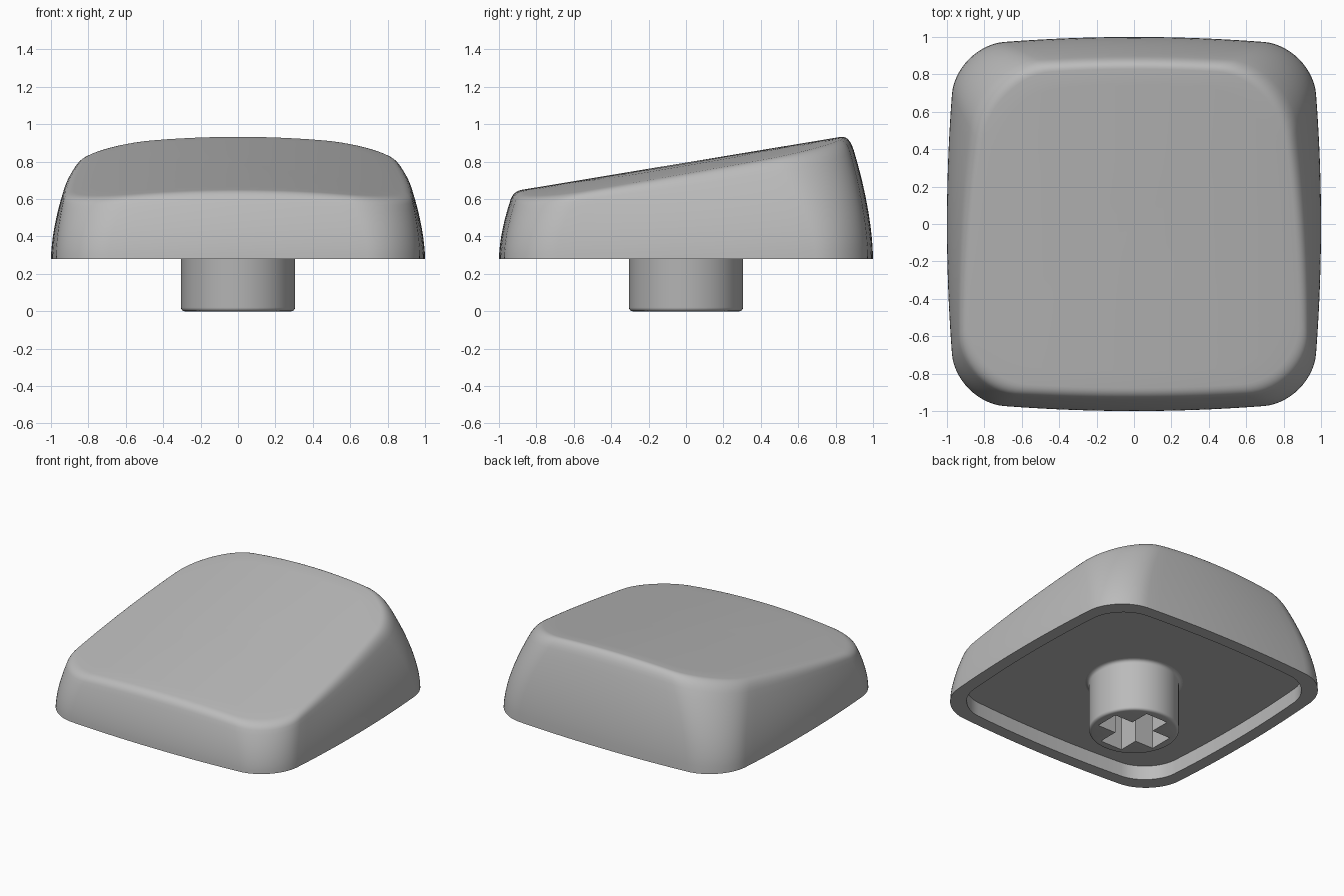
import bpy, bmesh
from math import sin, cos, pi, tau, radians
from mathutils import Vector

cube = bpy.data.objects.get("Cube")
if cube:
    bpy.data.objects.remove(cube)

grey = bpy.data.materials.new("grey plastic")
grey.use_nodes = True
COLOUR = (0.5, 0.5, 0.5, 1)
grey.diffuse_color = COLOUR
grey.node_tree.nodes["Principled BSDF"].inputs["Base Color"].default_value = COLOUR

BASE, CEILING = 0.28, 0.385


def outline(w, d, r_front, r_back, bow, taper=0.0, y0=0.0, arc=14, side=14):
    """Rounded rectangle with bowed sides, narrowing towards the back."""
    pts = []
    for k, (sx, sy) in enumerate([(1, 1), (-1, 1), (-1, -1), (1, -1)]):
        r = r_back if sy > 0 else r_front
        for i in range(arc + 1):
            a = (k + i / arc) * pi / 2
            pts.append((sx * (w - r) + r * cos(a), sy * (d - r) + r * sin(a)))
    full = []
    for i, (x, y) in enumerate(pts):
        full.append((x, y))
        if i % (arc + 1) == arc:                      # fill the straight run
            nx, ny = pts[(i + 1) % len(pts)]
            full += [(x + (nx - x) * j / side, y + (ny - y) * j / side)
                     for j in range(1, side)]
    return [(x * (1 - bow * y * y - taper * y), y * (1 - bow * x * x) + y0)
            for x, y in full]


def top_z(x, y):
    """Sloped top, gently crowned from side to side."""
    return 0.795 + 0.166 * y - 0.08 * x * x


def loft(bm, rings):
    """Skin a list of equal point rings and return the vertex rings."""
    vr = [[bm.verts.new(p) for p in ring] for ring in rings]
    for a, b in zip(vr, vr[1:]):
        for i in range(len(a)):
            j = (i + 1) % len(a)
            bm.faces.new((a[i], a[j], b[j], b[i]))
    return vr


def finish(bm, name):
    bmesh.ops.recalc_face_normals(bm, faces=bm.faces)
    mesh = bpy.data.meshes.new(name)
    bm.to_mesh(mesh)
    bm.free()
    mesh.materials.append(grey)
    obj = bpy.data.objects.new(name, mesh)
    bpy.context.collection.objects.link(obj)
    bpy.ops.object.select_all(action='DESELECT')
    obj.select_set(True)
    bpy.context.view_layer.objects.active = obj
    bpy.ops.object.shade_smooth_by_angle(angle=radians(35))
    return obj


# Cap shell: cavity, rim, curved walls, rounded top edge, crowned top
bottom = outline(1.0, 1.0, 0.27, 0.27, 0.05)
top = outline(0.905, 0.897, 0.32, 0.38, 0.06, taper=0.075, y0=-0.025)


def wall(t):
    ring = []
    for (bx, by), (tx, ty) in zip(bottom, top):
        g = t ** 1.7
        ring.append(Vector((bx + (tx - bx) * g, by + (ty - by) * g,
                            BASE + (top_z(tx, ty) - BASE) * t)))
    return ring


def crown(s):
    return [Vector((x * s, y * s, top_z(x * s, y * s))) for x, y in top]


inner = [(x * 0.91, y * 0.91) for x, y in bottom]
rings = [[(x, y, z) for x, y in inner] for z in (CEILING, BASE)]
rings += [wall(0.88 * i / 10) for i in range(11)]
start, corner, end = wall(0.88), wall(1.0), crown(0.95)
for i in range(1, 7):
    t = i / 6
    rings.append([a * (1 - t) ** 2 + b * 2 * t * (1 - t) + c * t * t
                  for a, b, c in zip(start, corner, end)])
rings += [crown(s) for s in (0.85, 0.7, 0.5, 0.3, 0.1, 0.02)]

bm = bmesh.new()
vr = loft(bm, rings)
bm.faces.new(vr[0])
bm.faces.new(vr[-1])
finish(bm, "cap_shell")

# Stem: round post with a rounded foot, a flared root and a cross socket
R, SEG = 0.305, 64
profile = [(R - 0.02 + 0.02 * sin(a), 0.02 - 0.02 * cos(a))
           for a in (i * pi / 8 for i in range(5))]
profile += [(R + 0.025 - 0.025 * cos(a), CEILING - 0.025 + 0.025 * sin(a))
            for a in (i * pi / 8 for i in range(5))]
bm = bmesh.new()
vr = loft(bm, [[(r * cos(tau * i / SEG), r * sin(tau * i / SEG), z)
                for i in range(SEG)] for r, z in profile])

L, W = 0.24, 0.09
cross = []
for c, s in [(1, 0), (0, 1), (-1, 0), (0, -1)]:
    for x, y in [(L, -W), (L, W), (W, W)]:
        cross.append((x * c - y * s, x * s + y * c))
socket = loft(bm, [[(x, y, z) for x, y in cross] for z in (0, 0.34)])
bm.faces.new(socket[1])

# Foot face between the socket and the post
rim_edges = []
for ring in (vr[0], socket[0]):
    for a, b in zip(ring, ring[1:] + ring[:1]):
        rim_edges.append(bm.edges.get((a, b)))
bmesh.ops.triangle_fill(bm, edges=rim_edges, use_beauty=True)
finish(bm, "stem")
